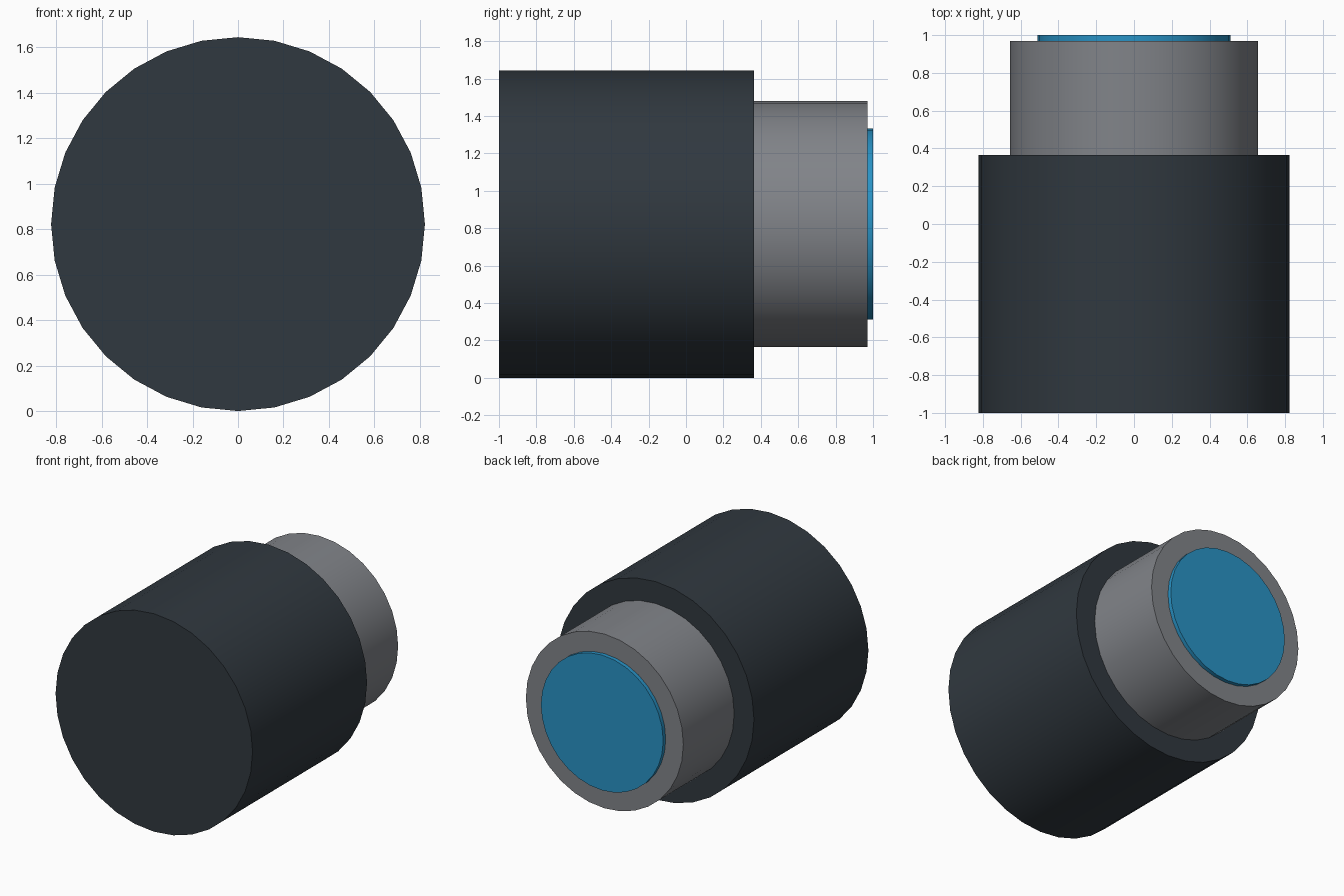
import bpy
import math

cube = bpy.data.objects.get("Cube")
if cube:
    bpy.data.objects.remove(cube, do_unlink=True)

AXIS_HEIGHT = 0.822


def make_material(name, color):
    mat = bpy.data.materials.new(name)
    mat.use_nodes = True
    mat.diffuse_color = (*color, 1)
    mat.node_tree.nodes["Principled BSDF"].inputs["Base Color"].default_value = (*color, 1)
    return mat


def drum(name, radius, front, back, mat):
    """Cylinder lying along y between the front and back planes."""
    bpy.ops.mesh.primitive_cylinder_add(
        vertices=32, radius=radius, depth=back - front,
        location=(0, (front + back) / 2, AXIS_HEIGHT),
        rotation=(math.pi / 2, 0, 0))
    obj = bpy.context.object
    obj.name = name
    obj.data.materials.append(mat)
    bpy.ops.object.transform_apply(location=False, rotation=True, scale=True)
    bpy.ops.object.shade_smooth_by_angle(angle=math.radians(30))
    return obj


charcoal = make_material("charcoal", (0.03, 0.04, 0.05))
grey = make_material("mid grey", (0.22, 0.23, 0.25))
blue = make_material("bright blue", (0.022, 0.29, 0.56))

# Wide body, narrower collar and thin end disc
drum("main_body", 0.822, -1, 0.364, charcoal)
drum("rear_collar", 0.657, 0.364, 0.97, grey)
drum("end_disc", 0.51, 0.97, 1, blue)
